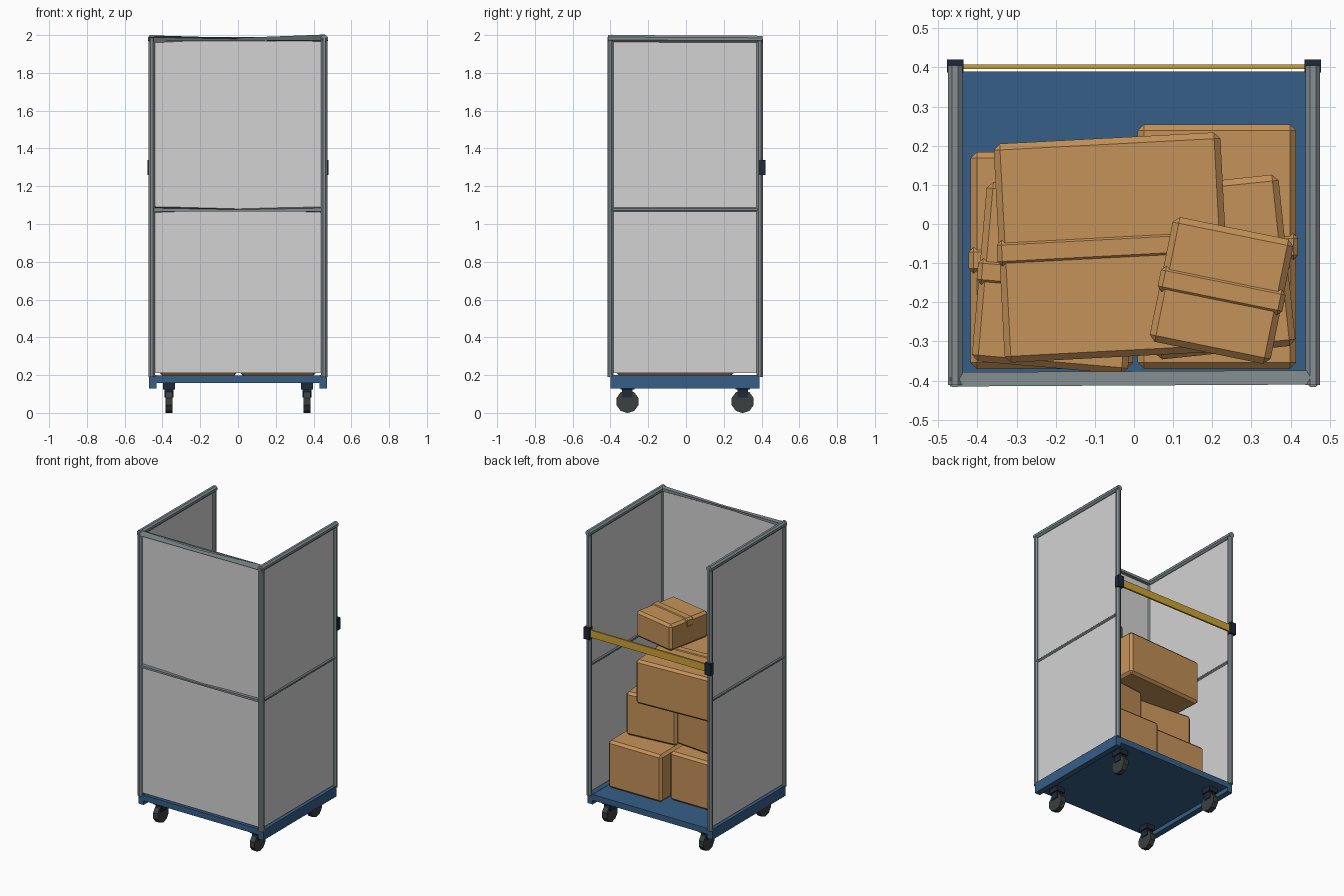
import bpy
from math import cos, sin, pi, radians
from mathutils import Vector, Matrix

cube = bpy.data.objects.get("Cube")
if cube:
    bpy.data.objects.remove(cube, do_unlink=True)


def material(name, colour):
    m = bpy.data.materials.new(name)
    m.use_nodes = True
    m.diffuse_color = (*colour, 1)
    m.node_tree.nodes["Principled BSDF"].inputs["Base Color"].default_value = (*colour, 1)
    return m


PANEL = material("panel light grey", (0.65, 0.65, 0.65))
STEEL = material("steel grey", (0.23, 0.27, 0.28))
BLUE = material("deck blue", (0.038, 0.114, 0.242))
CARD = material("cardboard brown", (0.56, 0.29, 0.10))
STRAP = material("strap yellow", (0.60, 0.36, 0.035))
NAVY = material("dark navy", (0.014, 0.022, 0.04))
RUBBER = material("rubber charcoal", (0.045, 0.05, 0.05))


def add_mesh(name, verts, faces, mat):
    mesh = bpy.data.meshes.new(name)
    mesh.from_pydata(verts, [], faces)
    mesh.materials.append(mat)
    ob = bpy.data.objects.new(name, mesh)
    bpy.context.collection.objects.link(ob)
    return ob


def box(name, centre, size, mat, turn=0, bevel=0):
    place = Matrix.Translation(centre) @ Matrix.Rotation(radians(turn), 4, "Z")
    half = Vector(size) / 2
    verts = [place @ Vector((i * half.x, j * half.y, k * half.z))
             for i in (-1, 1) for j in (-1, 1) for k in (-1, 1)]
    faces = [(0, 1, 3, 2), (4, 6, 7, 5), (0, 4, 5, 1), (2, 3, 7, 6), (0, 2, 6, 4), (1, 5, 7, 3)]
    ob = add_mesh(name, verts, faces, mat)
    if bevel:
        mod = ob.modifiers.new("chamfer", "BEVEL")
        mod.width, mod.segments = bevel, 1
    return ob


def tube(name, start, end, radius, mat, sides=8, flip=1):
    """Straight tube; flip=-1 mirrors the far ring vertically so the bar crosses over."""
    start, end = Vector(start), Vector(end)
    axis = (end - start).normalized()
    up = Vector((0, 0, 1)) if abs(axis.z) < 0.9 else Vector((0, 1, 0))
    side = up.cross(axis)
    verts = []
    for point, f in ((start, 1), (end, flip)):
        for i in range(sides):
            a = 2 * pi * (i + 0.5) / sides
            verts.append(point + radius * (side * cos(a) + up * sin(a) * f))
    faces = [(i, (i + 1) % sides, sides + (i + 1) % sides, sides + i) for i in range(sides)]
    faces += [tuple(reversed(range(sides))), tuple(range(sides, 2 * sides))]
    return add_mesh(name, verts, faces, mat)


# Deck with lower side rails
box("deck", (0, -0.005, 0.178), (0.88, 0.79, 0.04), BLUE)
for s, label in ((1, "left"), (-1, "right")):
    box(label + "_deck_rail", (s * 0.452, -0.005, 0.165), (0.04, 0.79, 0.07), BLUE)

    # Casters
    for y, end in ((-0.31, "front"), (0.30, "back")):
        part = f"{end}_{label}_caster"
        tube(part + "_wheel", (s * 0.365 - 0.018, y, 0.06), (s * 0.365 + 0.018, y, 0.06),
             0.061, RUBBER, 10)
        box(part + "_plate", (s * 0.365, y, 0.142), (0.065, 0.075, 0.034), NAVY)
        box(part + "_fork", (s * 0.365, y, 0.106), (0.046, 0.055, 0.05), NAVY)

    # Upright posts
    tube(f"front_{label}_post", (s * 0.457, -0.4, 0.19), (s * 0.457, -0.4, 1.985), 0.018, STEEL)
    tube(f"back_{label}_post", (s * 0.457, 0.39, 0.19), (s * 0.457, 0.39, 1.98), 0.018, STEEL)

    # Side panel and its horizontal rails
    box(label + "_panel", (s * 0.457, -0.005, 1.09), (0.008, 0.78, 1.76), PANEL)
    tube(label + "_top_rail", (s * 0.457, -0.412, 1.982), (s * 0.457, 0.405, 1.978), 0.02, STEEL)
    tube(label + "_middle_rail", (s * 0.457, -0.4, 1.077), (s * 0.457, 0.39, 1.077), 0.012, STEEL)

    # Strap clamps
    box(label + "_strap_clamp", (s * 0.457, 0.404, 1.30), (0.042, 0.034, 0.08), NAVY)

# Front panel with crossed-over rails
box("front_panel", (0, -0.395, 1.09), (0.90, 0.008, 1.76), PANEL)
tube("front_top_rail", (-0.47, -0.397, 1.978), (0.46, -0.392, 1.982), 0.021, STEEL, 6, -1)
tube("front_middle_rail", (-0.46, -0.397, 1.076), (0.46, -0.395, 1.076), 0.017, STEEL, 6, -1)

# Strap across the open back
box("back_strap", (0, 0.402, 1.30), (0.89, 0.012, 0.05), STRAP)


def carton(name, x, y, bottom, top, width, depth, turn):
    """Chamfered carton with a raised tape band over the middle."""
    box(name, (x, y, (bottom + top) / 2), (width, depth, top - bottom), CARD, turn, 0.016)
    box(name + "_tape", (x, y, top - 0.027), (width + 0.01, 0.066, 0.064), CARD, turn, 0.012)


# Stacked cartons
carton("lower_left_carton", 0.212, -0.058, 0.198, 0.52, 0.405, 0.625, 0)
carton("lower_right_carton", -0.21, -0.093, 0.198, 0.53, 0.415, 0.555, 0)
carton("middle_left_carton", 0.212, -0.11, 0.52, 0.815, 0.36, 0.44, 6)
carton("middle_right_carton", -0.196, -0.138, 0.53, 0.775, 0.40, 0.46, -5)
carton("large_carton", -0.055, -0.06, 0.815, 1.115, 0.58, 0.56, 3)
carton("top_carton", 0.224, -0.17, 1.115, 1.295, 0.315, 0.325, -11.5)
